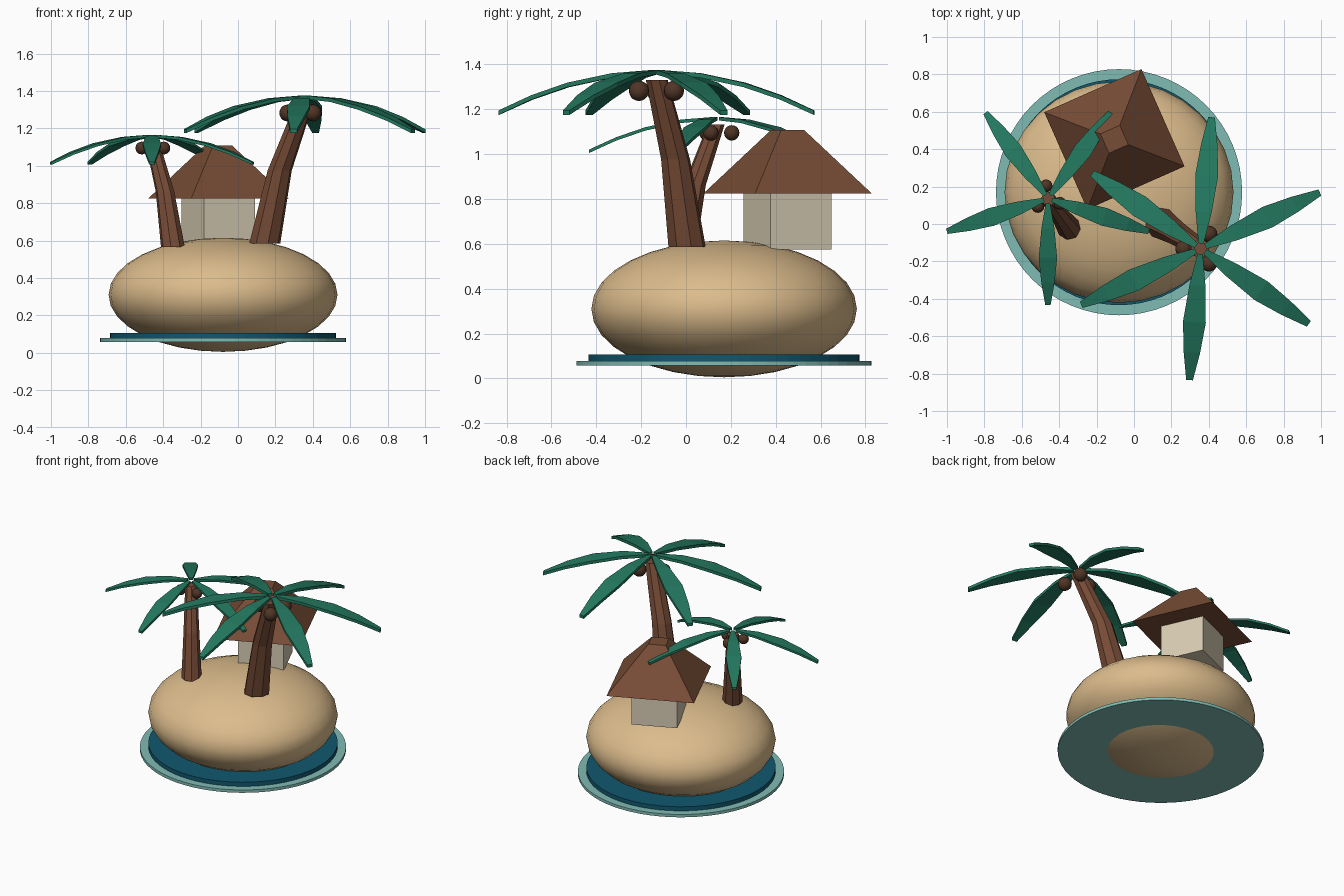
import bpy, bmesh
from math import sin, cos, radians, pi
from mathutils import Vector, Matrix

if "Cube" in bpy.data.objects:
    bpy.data.objects.remove(bpy.data.objects["Cube"])


def material(name, r, g, b):
    lin = [((c / 255 + 0.055) / 1.055) ** 2.4 for c in (r, g, b)] + [1]
    m = bpy.data.materials.new(name)
    m.use_nodes = True
    m.diffuse_color = lin
    m.node_tree.nodes["Principled BSDF"].inputs["Base Color"].default_value = lin
    return m


SAND = material("sand", 220, 188, 140)
SEA = material("deep water", 16, 88, 110)
FOAM = material("shallow water", 128, 187, 180)
BARK = material("bark", 118, 75, 54)
ROOF = material("roof brown", 120, 77, 54)
WALL = material("plaster", 216, 205, 180)
LEAF = material("leaf green", 35, 120, 95)
NUT = material("coconut brown", 80, 53, 38)


def add_object(name, bm, mat, smooth=False):
    bmesh.ops.recalc_face_normals(bm, faces=bm.faces)
    for f in bm.faces:
        f.smooth = smooth
    me = bpy.data.meshes.new(name)
    bm.to_mesh(me)
    bm.free()
    me.materials.append(mat)
    ob = bpy.data.objects.new(name, me)
    bpy.context.collection.objects.link(ob)
    return ob


def prism(name, mat, sides, r1, r2, z1, z2, centre, turn=0):
    bm = bmesh.new()
    place = Matrix.Translation((*centre, (z1 + z2) / 2)) @ Matrix.Rotation(radians(turn), 4, 'Z')
    bmesh.ops.create_cone(bm, cap_ends=True, segments=sides, radius1=r1,
                          radius2=r2, depth=z2 - z1, matrix=place)
    return add_object(name, bm, mat)


def ball(name, mat, centre, size, u, v):
    bm = bmesh.new()
    place = Matrix.Translation(centre) @ Matrix.Diagonal((*size, 1))
    bmesh.ops.create_uvsphere(bm, u_segments=u, v_segments=v, radius=1, matrix=place)
    return add_object(name, bm, mat, True)


def loft(bm, rings):
    """Skin a list of equal-length point loops and cap both ends."""
    loops = [[bm.verts.new(p) for p in ring] for ring in rings]
    n = len(loops[0])
    for a, b in zip(loops, loops[1:]):
        for i in range(n):
            j = (i + 1) % n
            bm.faces.new((a[i], a[j], b[j], b[i]))
    bm.faces.new(loops[0])
    bm.faces.new(loops[-1])


def palm(name, base, scale, lean, fronds, first_angle, length):
    origin = Vector(base)
    turn = Matrix.Rotation(radians(lean), 3, 'Z')

    # Bent, tapering trunk: (offset along the lean, height, radius)
    bm = bmesh.new()
    rings = []
    for off, z, r in ((0, 0, .085), (.095, .39, .066), (.25, .745, .05)):
        rings.append([origin + turn @ Vector((off + r * cos(a), r * sin(a), z)) * scale
                      for a in (2 * pi * i / 8 for i in range(8))])
    loft(bm, rings)
    add_object(name + "_trunk", bm, BARK)

    # Drooping fronds: (distance, half width)
    crown = origin + turn @ Vector((.253, 0, .79)) * scale
    bm = bmesh.new()
    for k in range(fronds):
        a = radians(first_angle) + 2 * pi * k / fronds
        out, side = Vector((cos(a), sin(a), 0)), Vector((-sin(a), cos(a), 0))
        rings = []
        for t, w in ((.04, .014), (.28, .043), (.56, .061), (.79, .044), (1, .018)):
            mid = crown + out * t * length - Vector((0, 0, .255 * length * t * t))
            w *= length / .705
            low = Vector((0, 0, -.02 * scale))
            rings.append([mid + side * w, mid - side * w, mid - side * w + low, mid + side * w + low])
        loft(bm, rings)
    add_object(name + "_fronds", bm, LEAF)

    # Three coconuts around the trunk top
    for k in range(3):
        a = radians(lean + 92.7 + 120 * k)
        c = crown + Vector((.09 * cos(a), .09 * sin(a), -.093)) * scale
        ball(f"{name}_coconut_{k + 1}", NUT, c, [.045 * scale] * 3, 16, 10)


# Island and water rings
MIDDLE = (-.08, .17)
ball("island", SAND, (*MIDDLE, .31), (.612, .592, .305), 32, 16)
prism("shallow_water", FOAM, 64, .658, .658, .058, .078, MIDDLE)
prism("deep_water", SEA, 64, .604, .604, .076, .107, MIDDLE)

# Hut: square walls under a truncated pyramid roof
HUT = (-.105, .453)
prism("hut_walls", WALL, 4, .21, .21, .575, .826, HUT, 68.9)
prism("hut_roof", ROOF, 4, .402, .08, .825, 1.107, HUT, 68.9)

# Palms
palm("large_palm", (.143, .005, .585), 1, -32.7, 6, 25.2, .705)
palm("small_palm", (-.348, -.02, .565), .76, 125.7, 5, -90, .568)
